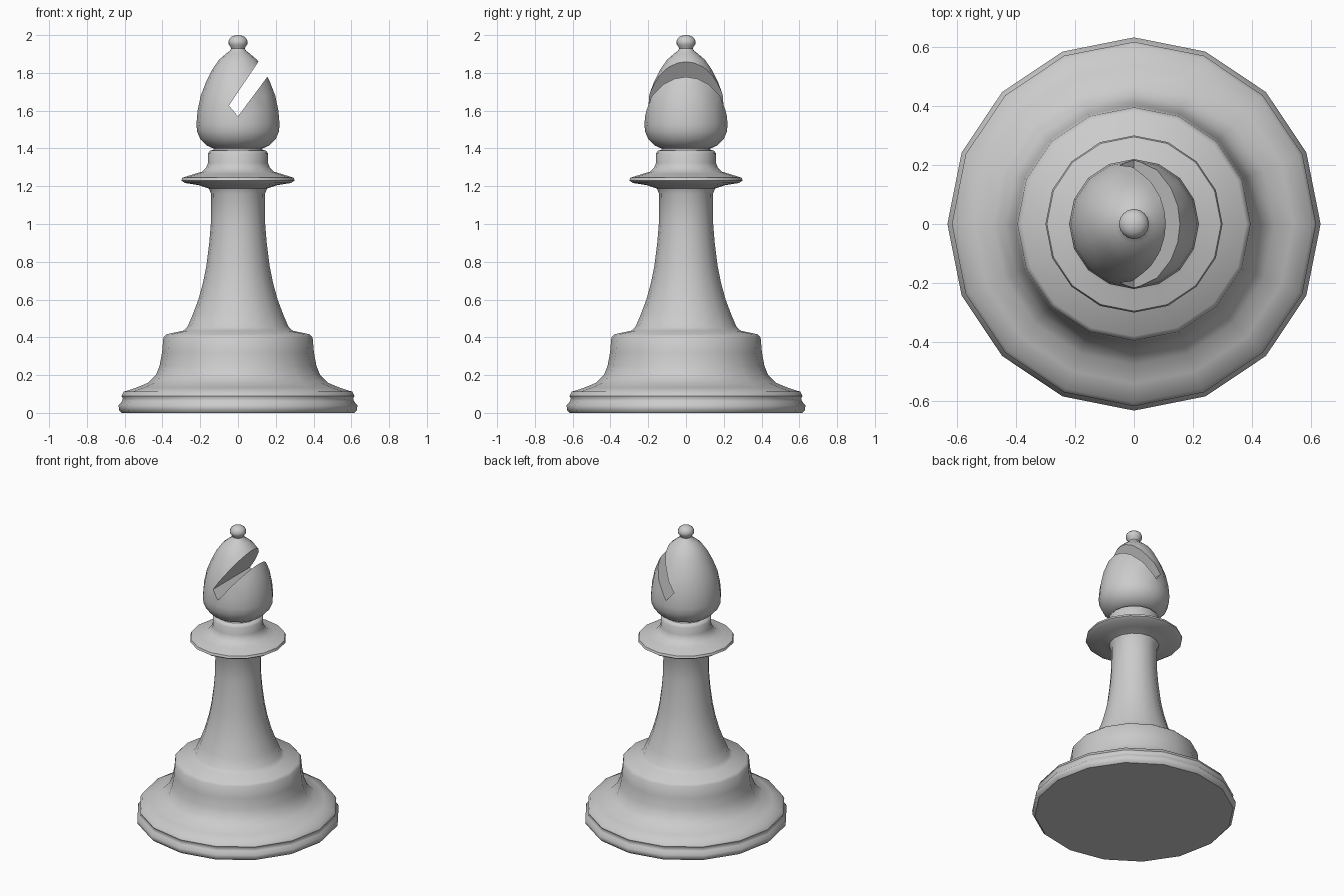
import bpy, bmesh
from math import cos, sin, tau, radians

if "Cube" in bpy.data.objects:
    bpy.data.objects.remove(bpy.data.objects["Cube"])

SIDES = 16


def make_object(name, bm):
    bmesh.ops.recalc_face_normals(bm, faces=bm.faces)
    mesh = bpy.data.meshes.new(name)
    bm.to_mesh(mesh)
    bm.free()
    obj = bpy.data.objects.new(name, mesh)
    bpy.context.collection.objects.link(obj)
    return obj


def lathe(name, profile):
    """Closed turned solid from (radius, height) points."""
    bm = bmesh.new()
    rings = [[bm.verts.new((r * cos(tau * i / SIDES), r * sin(tau * i / SIDES), z))
              for i in range(SIDES)] for r, z in profile]
    for a, b in zip(rings, rings[1:]):
        for i in range(SIDES):
            j = (i + 1) % SIDES
            bm.faces.new((a[i], a[j], b[j], b[i]))
    bm.faces.new(rings[0][::-1])
    bm.faces.new(rings[-1])
    return make_object(name, bm)


def smooth(obj):
    bpy.ops.object.select_all(action='DESELECT')
    obj.select_set(True)
    bpy.context.view_layer.objects.active = obj
    bpy.ops.object.shade_smooth_by_angle(angle=radians(45))


# Base, stem and collar in one turned profile
body = lathe("base_and_stem", [
    (0.615, 0), (0.63, 0.015), (0.632, 0.04), (0.615, 0.06), (0.61, 0.075),
    (0.617, 0.09), (0.605, 0.112), (0.54, 0.133), (0.475, 0.16), (0.435, 0.2),
    (0.415, 0.25), (0.402, 0.32), (0.395, 0.4), (0.38, 0.416), (0.29, 0.435),
    (0.268, 0.455), (0.24, 0.52), (0.21, 0.6), (0.185, 0.69), (0.167, 0.78),
    (0.152, 0.9), (0.144, 1.0), (0.142, 1.16), (0.155, 1.188), (0.21, 1.206),
    (0.28, 1.217), (0.3, 1.23), (0.295, 1.245), (0.23, 1.265), (0.19, 1.277),
    (0.168, 1.3), (0.158, 1.325), (0.158, 1.375), (0.148, 1.388),
    (0.13, 1.393), (0.125, 1.405)])

# Mitre head with the small ball finial
head = lathe("mitre_head", [
    (0.12, 1.395), (0.165, 1.415), (0.2, 1.45), (0.217, 1.49), (0.22, 1.53),
    (0.214, 1.6), (0.197, 1.68), (0.17, 1.75), (0.135, 1.82), (0.1, 1.87),
    (0.065, 1.9), (0.045, 1.915), (0.036, 1.928), (0.04, 1.937), (0.05, 1.952),
    (0.051, 1.966), (0.044, 1.983), (0.03, 1.994), (0.012, 2.0)])

# Slanted slot cut straight through the head
bm = bmesh.new()
outline = [(-0.048, 1.627), (0.0, 1.57), (0.32, 2.0), (0.258, 2.083)]
face = bm.faces.new([bm.verts.new((x, -0.5, z)) for x, z in outline])
ext = bmesh.ops.extrude_face_region(bm, geom=[face])
bmesh.ops.translate(bm, vec=(0, 1, 0),
                    verts=[v for v in ext["geom"] if isinstance(v, bmesh.types.BMVert)])
cutter = make_object("slot_cutter", bm)
cutter.hide_render = True
cut = head.modifiers.new("slot", 'BOOLEAN')
cut.operation = 'DIFFERENCE'
cut.solver = 'EXACT'
cut.object = cutter
bpy.context.view_layer.objects.active = head
head.select_set(True)
bpy.ops.object.modifier_apply(modifier=cut.name)
bpy.data.objects.remove(cutter)

for part in (body, head):
    smooth(part)
